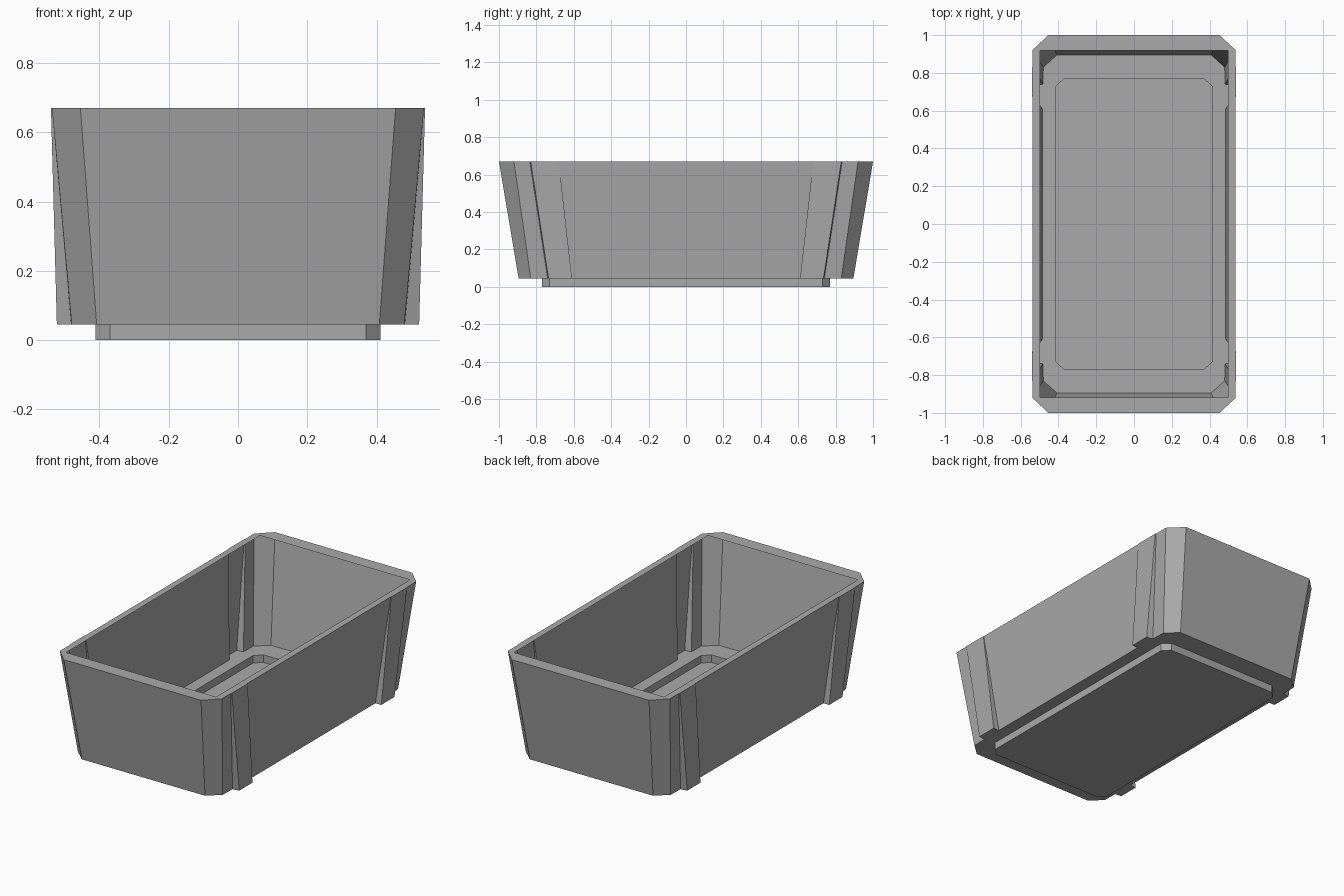
import bpy, bmesh

default_cube = bpy.data.objects.get("Cube")
if default_cube:
    bpy.data.objects.remove(default_cube, do_unlink=True)

FLOOR, TOP = 0.045, 0.67

grey = bpy.data.materials.new("plain grey")
grey.use_nodes = True
grey.diffuse_color = (0.4, 0.4, 0.4, 1)
grey.node_tree.nodes["Principled BSDF"].inputs["Base Color"].default_value = (0.4, 0.4, 0.4, 1)


def mirrored(quarter):
    """Mirror a quarter outline (from +x side to +y end) into a full loop."""
    half = quarter + [(-x, y) for x, y in reversed(quarter)]
    return half + [(-x, -y) for x, y in half]


def add_loop(bm, points, z):
    return [bm.verts.new((x, y, z)) for x, y in points]


def bridge(bm, a, b):
    n = len(a)
    for i in range(n):
        j = (i + 1) % n
        bm.faces.new((a[i], a[j], b[j], b[i]))


def ring(bm, outer, inner):
    """Fill the flat area between two loops."""
    edges = []
    for loop in (outer, inner):
        for i, v in enumerate(loop):
            w = loop[(i + 1) % len(loop)]
            edges.append(bm.edges.get((v, w)) or bm.edges.new((v, w)))
    bmesh.ops.triangle_fill(bm, use_beauty=True, edges=edges)


def finish(bm, name):
    mesh = bpy.data.meshes.new(name)
    bm.to_mesh(mesh)
    bm.free()
    mesh.materials.append(grey)
    obj = bpy.data.objects.new(name, mesh)
    bpy.context.collection.objects.link(obj)
    return obj


# Outlines: side wall, rib, corner wall, chamfer
low = mirrored([(0.484, 0.61), (0.523, 0.61), (0.523, 0.735),
                (0.482, 0.74), (0.48, 0.83), (0.408, 0.895)])
high = mirrored([(0.537, 0.68), (0.54, 0.68), (0.54, 0.83),
                 (0.537, 0.835), (0.537, 0.92), (0.455, 1.0)])
foot = mirrored([(0.412, 0.73), (0.37, 0.77)])
opening = mirrored([(0.497, 0.918)])[::1]

# Flared thin wall with four corner ribs
bm = bmesh.new()
bridge(bm, add_loop(bm, low, FLOOR), add_loop(bm, high, TOP))
finish(bm, "bin_wall")

# Flat rim with a square-cornered opening
bm = bmesh.new()
ring(bm, add_loop(bm, high, TOP), add_loop(bm, opening, TOP))
bmesh.ops.recalc_face_normals(bm, faces=bm.faces)
if bm.faces[:][0].normal.z < 0:
    bmesh.ops.reverse_faces(bm, faces=bm.faces)
finish(bm, "rim")

# Floor ledge stepping down into the foot
bm = bmesh.new()
ledge = add_loop(bm, foot, FLOOR)
base = add_loop(bm, foot, 0)
ring(bm, add_loop(bm, low, FLOOR), ledge)
bridge(bm, base, ledge)
bm.faces.new(base[::-1])
bmesh.ops.recalc_face_normals(bm, faces=bm.faces)
if min(bm.faces, key=lambda f: f.calc_center_median().z).normal.z > 0:
    bmesh.ops.reverse_faces(bm, faces=bm.faces)
finish(bm, "floor_and_foot")
